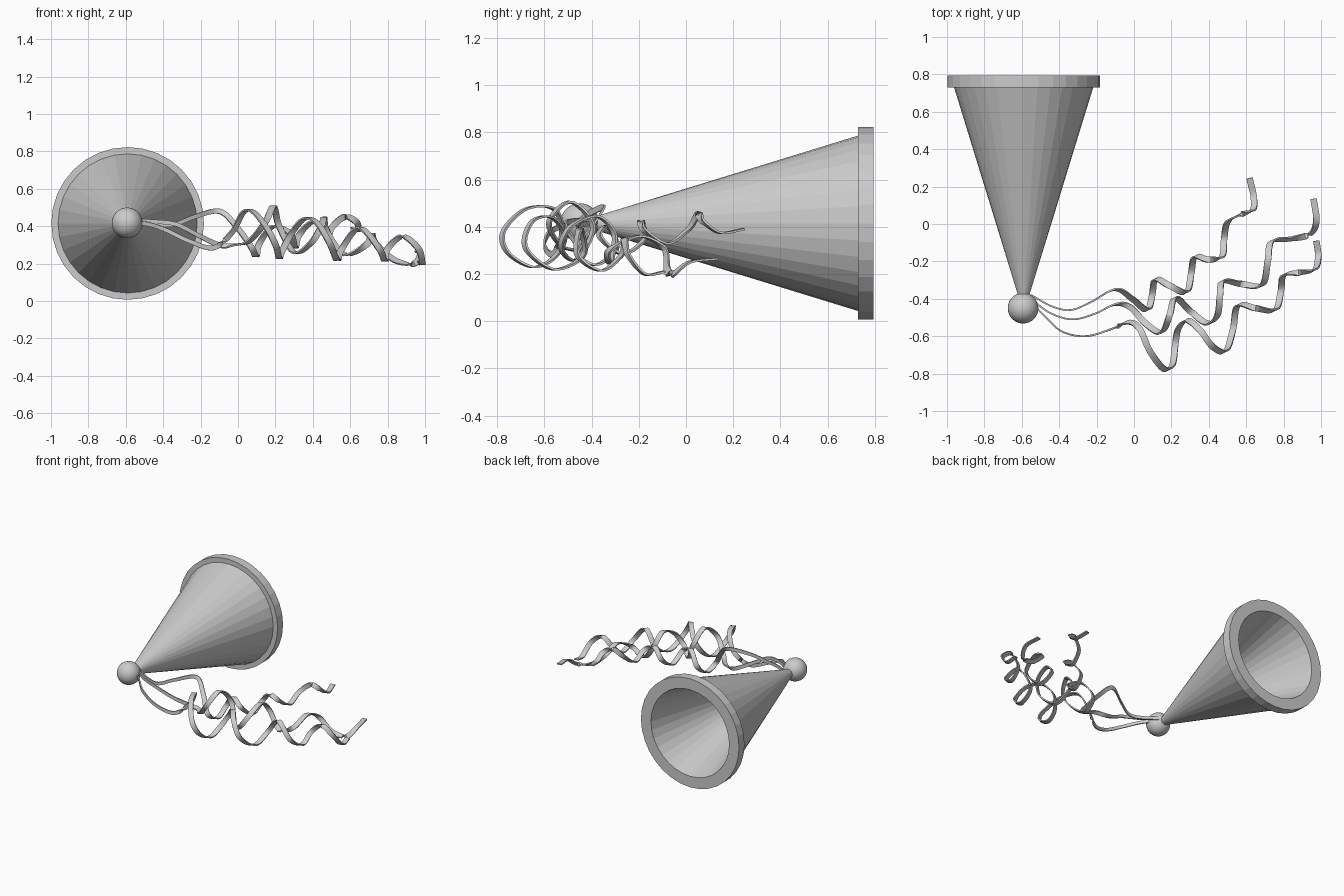
import bpy, bmesh, math
from mathutils import Vector

if "Cube" in bpy.data.objects:
    bpy.data.objects.remove(bpy.data.objects["Cube"])

CX, CZ = -0.59, 0.415


def make_object(name, bm):
    bmesh.ops.recalc_face_normals(bm, faces=bm.faces)
    me = bpy.data.meshes.new(name)
    bm.to_mesh(me)
    bm.free()
    ob = bpy.data.objects.new(name, me)
    bpy.context.collection.objects.link(ob)
    return ob


def lathe_y(name, profile, sides=32):
    """Spin a closed (radius, y) profile about the hat axis."""
    bm = bmesh.new()
    rings = []
    for r, y in profile:
        if r == 0:
            rings.append([bm.verts.new((CX, y, CZ))] * sides)
        else:
            rings.append([bm.verts.new((CX + r * math.cos(2 * math.pi * i / sides), y,
                                        CZ + r * math.sin(2 * math.pi * i / sides)))
                          for i in range(sides)])
    for a, b in zip(rings, rings[1:]):
        for i in range(sides):
            j = (i + 1) % sides
            quad = list(dict.fromkeys((a[i], a[j], b[j], b[i])))
            if len(quad) > 2:
                bm.faces.new(quad)
    return make_object(name, bm)


# Hollow cone with its thicker brim band
lathe_y("hat_cone_and_brim", [(0, -0.42), (0.018, -0.42), (0.372, 0.73), (0.408, 0.73),
                              (0.408, 0.795), (0.325, 0.795), (0, -0.25)])

# Pom-pom on the tip
bpy.ops.mesh.primitive_uv_sphere_add(segments=32, ring_count=16, radius=0.082,
                                     location=(CX - 0.003, -0.45, 0.418))
bpy.context.object.name = "pompom"
bpy.ops.object.shade_smooth_by_angle()


def spline(points, steps=7):
    pts = [Vector(p) for p in points]
    pts = [2 * pts[0] - pts[1]] + pts + [2 * pts[-1] - pts[-2]]
    out = []
    for a, b, c, d in zip(pts, pts[1:], pts[2:], pts[3:]):
        for k in range(steps):
            t = k / steps
            out.append(0.5 * (2 * b + (c - a) * t + (2 * a - 5 * b + 4 * c - d) * t * t
                              + (3 * b - a - 3 * c + d) * t ** 3))
    return out + [pts[-2]]


def ribbon(name, points, width=0.034, thick=0.009):
    """Flat band swept along a path, its width lying along the curl axis."""
    path = spline(points)
    axis = Vector((0.9, 0.43, 0))
    bm = bmesh.new()
    rings = []
    for i, p in enumerate(path):
        t = (path[min(i + 1, len(path) - 1)] - path[max(i - 1, 0)]).normalized()
        f = min(1, max(0, (p.x + 0.25) / 0.3))
        w = Vector((0, 0, 1)).lerp(axis, f)
        w = (w - t * w.dot(t)).normalized()
        n = t.cross(w)
        k = 0.65 + 0.35 * f
        rings.append([bm.verts.new(p + w * (u * width * k / 2) + n * (v * thick / 2))
                      for u, v in ((-1, -1), (1, -1), (1, 1), (-1, 1))])
    for a, b in zip(rings, rings[1:]):
        for i in range(4):
            j = (i + 1) % 4
            bm.faces.new((a[i], a[j], b[j], b[i]))
    bm.faces.new(rings[0])
    bm.faces.new(rings[-1][::-1])
    make_object(name, bm)
    ob = bpy.data.objects[name]
    bpy.context.view_layer.objects.active = ob
    for o in bpy.context.selected_objects:
        o.select_set(False)
    ob.select_set(True)
    bpy.ops.object.shade_smooth_by_angle()


# Three curled streamers hanging from the tip
ribbon("streamer_inner", [
    (-.55, -.38, .42), (-.44, -.44, .41), (-.34, -.46, .41), (-.235, -.42, .45),
    (-.10, -.35, .48), (-.01, -.40, .40), (.07, -.46, .29), (.097, -.38, .24),
    (.115, -.295, .31), (.19, -.33, .40), (.28, -.365, .36), (.305, -.27, .285),
    (.325, -.175, .35), (.395, -.19, .42), (.47, -.175, .385), (.482, -.08, .33),
    (.50, .01, .39), (.57, .05, .45), (.635, .075, .42), (.64, .145, .375), (.618, .245, .39)])
ribbon("streamer_middle", [
    (-.55, -.40, .43), (-.45, -.475, .425), (-.33, -.51, .41), (-.21, -.48, .35),
    (-.10, -.43, .30), (-.02, -.445, .30), (.06, -.53, .32), (.145, -.58, .42),
    (.19, -.49, .505), (.22, -.395, .40), (.30, -.465, .26), (.39, -.53, .31),
    (.445, -.49, .40), (.46, -.38, .445), (.475, -.305, .37), (.57, -.32, .25),
    (.685, -.325, .30), (.715, -.20, .36), (.735, -.095, .31), (.835, -.08, .22),
    (.94, -.055, .20), (.975, .015, .25), (.96, .135, .265)])
ribbon("streamer_outer", [
    (-.56, -.41, .42), (-.475, -.495, .41), (-.385, -.575, .38), (-.26, -.60, .32),
    (-.13, -.565, .285), (-.03, -.525, .37), (.03, -.56, .475), (.085, -.68, .475),
    (.16, -.775, .38), (.205, -.755, .29), (.22, -.65, .23), (.237, -.56, .27),
    (.285, -.515, .36), (.355, -.57, .44), (.42, -.655, .42), (.49, -.68, .31),
    (.53, -.56, .22), (.555, -.435, .28), (.65, -.45, .39), (.755, -.46, .28),
    (.785, -.36, .215), (.80, -.275, .28), (.88, -.26, .345), (.965, -.245, .28),
    (.985, -.175, .20), (.975, -.09, .21)])
